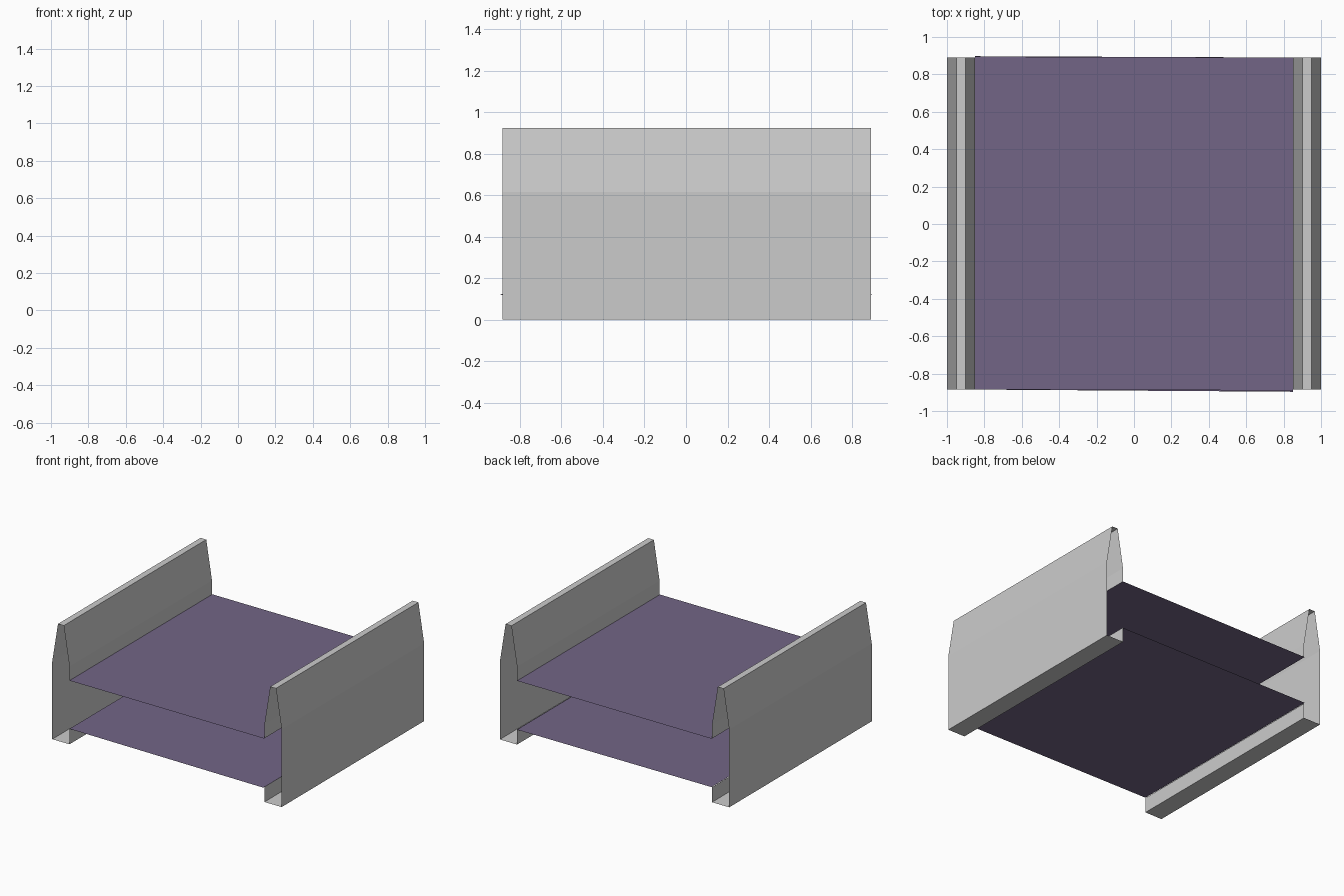
import bpy

if "Cube" in bpy.data.objects:
    bpy.data.objects.remove(bpy.data.objects["Cube"])


def sheet(name, verts, faces, color=None):
    mesh = bpy.data.meshes.new(name)
    mesh.from_pydata(verts, [], faces)
    mesh.update()
    obj = bpy.data.objects.new(name, mesh)
    bpy.context.collection.objects.link(obj)
    if color:
        mat = bpy.data.materials.new(name + "_purple")
        mat.diffuse_color = color
        mat.use_nodes = True
        mat.node_tree.nodes["Principled BSDF"].inputs["Base Color"].default_value = mat.diffuse_color
        mesh.materials.append(mat)
    return obj


PURPLE = (0.17, 0.13, 0.24, 1)
FRONT, BACK = -0.885, 0.89

# side rails: open thin-walled section with a tapered crest, drawn once and mirrored
profile = [(0.85, 0.505), (0.85, 0.615), (0.90, 0.925), (0.95, 0.925),
           (1.0, 0.615), (1.0, 0.003), (0.85, 0.003), (0.85, 0.122)]
n = len(profile)
verts = [(x, y, z) for y in (FRONT, BACK) for x, z in profile]
faces = [(i, i + n, i + n + 1, i + 1) for i in range(n - 1)]
rails = sheet("side_rails", verts, faces)
rails.modifiers.new("mirror", 'MIRROR').use_mirror_merge = False

# upper deck panel spanning the rails
sheet("upper_deck", [(-0.85, FRONT, 0.505), (0.85, -0.89, 0.505),
                     (0.85, BACK, 0.505), (-0.85, 0.895, 0.505)],
      [(0, 1, 2, 3)], PURPLE)

# lower floor panel, very slightly skewed
sheet("lower_floor", [(-0.85, FRONT, 0.125), (0.85, -0.897, 0.12),
                      (0.85, BACK, 0.12), (-0.85, 0.897, 0.125)],
      [(0, 1, 2, 3)], PURPLE)
